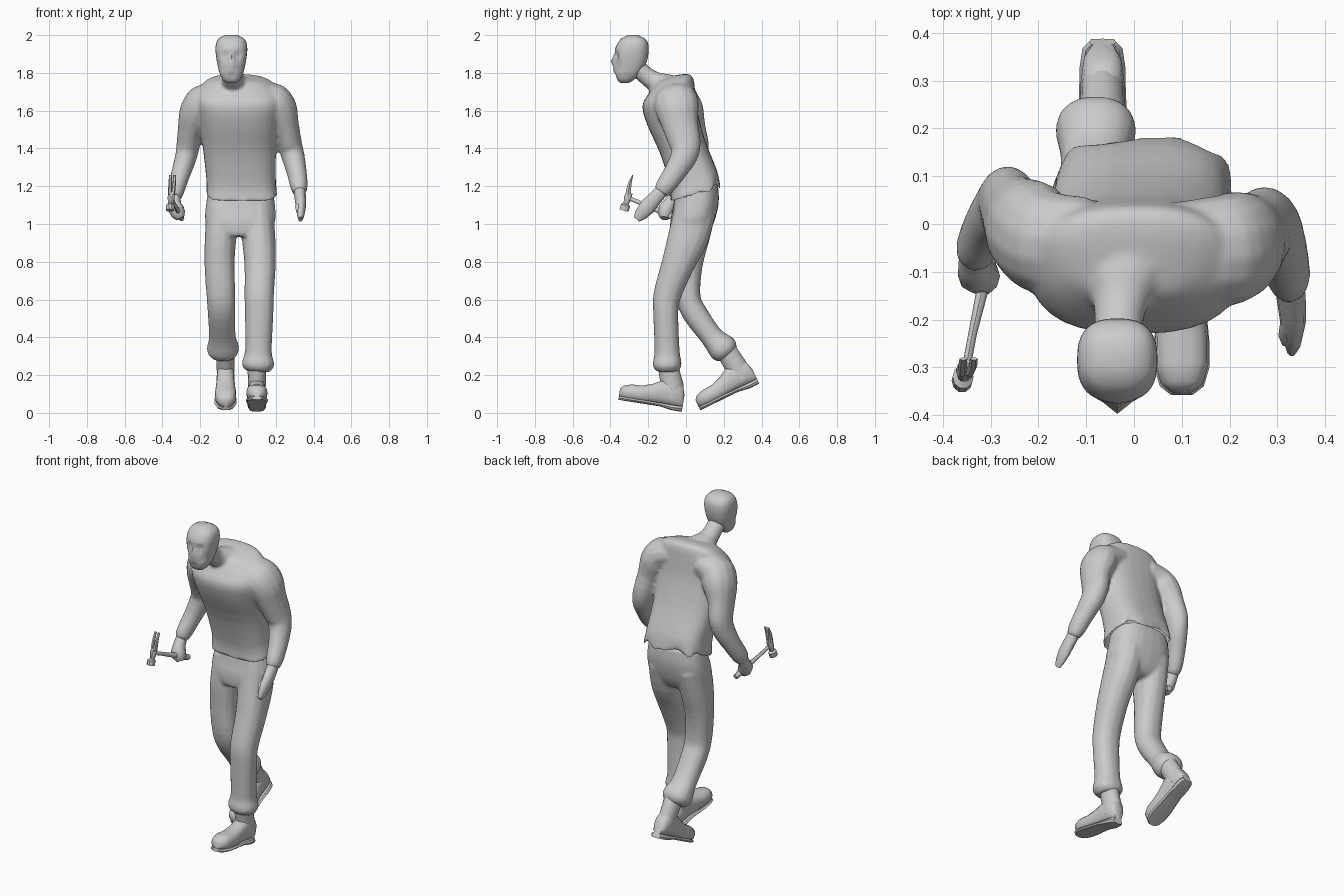
import bpy, bmesh, math
from mathutils import Vector as V, Matrix


def refine(rings, k=3):
    """Catmull-Rom resampling between rings, so cloth flows without bands."""
    out, last = [], len(rings) - 1
    for i in range(last):
        quad = [rings[max(i - 1, 0)], rings[i], rings[i + 1], rings[min(i + 2, last)]]
        for s in range(k):
            t = s / k
            out.append([b + ((c - a) * t + (2 * a - 5 * b + 4 * c - d) * t * t
                             + (3 * b - a - 3 * c + d) * t ** 3) / 2 for a, b, c, d in zip(*quad)])
    return out + [rings[-1]]


def loft(name, rings, angle=50, matrix=None, soft=False):
    """Skin a list of equal-sized point rings."""
    if soft:
        rings = refine(rings)
    n = len(rings[0])
    verts = [p for r in rings for p in r]
    faces = [(k * n + i, k * n + (i + 1) % n, (k + 1) * n + (i + 1) % n, (k + 1) * n + i)
             for k in range(len(rings) - 1) for i in range(n)]
    faces += [tuple(reversed(range(n))), tuple(range(len(verts) - n, len(verts)))]
    if matrix:
        verts = [matrix @ p for p in verts]
    me = bpy.data.meshes.new(name)
    me.from_pydata(verts, [], faces)
    ob = bpy.data.objects.new(name, me)
    bpy.context.collection.objects.link(ob)
    bpy.ops.object.select_all(action='DESELECT')
    ob.select_set(True)
    bpy.context.view_layer.objects.active = ob
    bpy.ops.object.mode_set(mode='EDIT')
    bpy.ops.mesh.select_all(action='SELECT')
    bpy.ops.mesh.normals_make_consistent(inside=False)
    bpy.ops.object.mode_set(mode='OBJECT')
    bpy.ops.object.shade_smooth_by_angle(angle=math.radians(angle))
    return ob


def ring(c, u, v, n=14, p=1.0):
    """Superellipse around c spanned by u and v; p < 1 is boxier."""
    pts = []
    for i in range(n):
        a = 2 * math.pi * i / n
        x, y = math.cos(a), math.sin(a)
        pts.append(V(c) + V(u) * math.copysign(abs(x) ** p, x) + V(v) * math.copysign(abs(y) ** p, y))
    return pts


def tube(name, pts, n=14, p=1.0, **kw):
    """Tube along (x, y, z, half width, half depth) points."""
    cs = [V(q[:3]) for q in pts]
    rings = []
    for i, q in enumerate(pts):
        t = (cs[min(i + 1, len(cs) - 1)] - cs[max(i - 1, 0)]).normalized()
        u = V((1, 0, 0))
        u = (u - t * u.dot(t)).normalized()
        rings.append(ring(cs[i], u * q[3], t.cross(u) * q[4], n, p))
    return loft(name, rings, **kw)


def stack(data, n, p=1.0):
    """Rings from (x, y, z, half width, half depth, rise towards the back, [power])."""
    return [ring(q[:3], (q[3], 0, 0), (0, q[4], q[4] * q[5]), n, q[6] if len(q) > 6 else p)
            for q in data]


def fuse(name, parts, voxel=.009, smooth=8):
    """Melt overlapping parts into one seamless cloth surface."""
    bpy.ops.object.select_all(action='DESELECT')
    for o in parts:
        o.select_set(True)
    ob = parts[0]
    bpy.context.view_layer.objects.active = ob
    bpy.ops.object.join()
    ob.name = name
    rm = ob.modifiers.new("melt", 'REMESH')
    rm.mode, rm.voxel_size, rm.use_smooth_shade = 'VOXEL', voxel, True
    sm = ob.modifiers.new("soften", 'SMOOTH')
    sm.factor, sm.iterations = .5, smooth
    for m in ("melt", "soften"):
        bpy.ops.object.modifier_apply(modifier=m)
    bpy.ops.object.shade_smooth_by_angle(angle=math.radians(60))
    return ob


# Sweater body, leaning forward, with a rippled hem at the back
body = stack([(.02, .048, 1.155, .188, .13, .3, .6), (.016, .04, 1.24, .184, .126, .3, .68),
              (.008, -.015, 1.40, .194, .121, .25), (.005, -.07, 1.55, .208, .135, .2),
              (.003, -.09, 1.65, .222, .141, .2), (.002, -.083, 1.725, .198, .122, .37),
              (-.005, -.078, 1.766, .135, .087, .32), (-.02, -.1, 1.773, .06, .055, .3)], 28, .8)
for i, pt in enumerate(body[0]):
    if 1 < i < 13:
        pt.z += (.018, .008, -.012, -.006)[i % 4]
        pt.y += (-.01, -.003, .008, .005)[i % 4]
torso = loft("body", body, soft=True)

# Sleeves and neck, melted into the sweater
right = tube("sleeve", [(.1, -.06, 1.68, .08, .11), (.19, -.055, 1.65, .096, .118),
                        (.22, -.045, 1.605, .095, .116), (.25, -.03, 1.52, .074, .097),
                        (.275, -.005, 1.42, .065, .085), (.291, -.01, 1.36, .062, .072),
                        (.31, -.055, 1.28, .054, .06), (.323, -.11, 1.2, .047, .052),
                        (.326, -.135, 1.165, .034, .04)], soft=True)
left = tube("sleeve", [(-.1, -.05, 1.67, .08, .11), (-.185, -.04, 1.64, .096, .113),
                       (-.217, -.015, 1.59, .095, .113), (-.25, .015, 1.5, .07, .092),
                       (-.265, .043, 1.41, .062, .08), (-.277, .036, 1.35, .058, .07),
                       (-.305, 0, 1.26, .051, .056), (-.33, -.05, 1.17, .044, .05),
                       (-.335, -.07, 1.14, .033, .036)], soft=True)
neck = tube("neck", [(-.035, -.29, 1.86, .056, .055), (-.033, -.24, 1.81, .052, .048),
                     (-.03, -.18, 1.762, .055, .052), (-.022, -.12, 1.735, .08, .065),
                     (-.01, -.06, 1.71, .12, .075)], soft=True)
sweater = fuse("sweater_and_neck", [torso, right, left, neck])

# Open the bottom of the sweater
bm = bmesh.new()
bm.from_mesh(sweater.data)
hem = [f for f in bm.faces if f.normal.z < -.75 and f.calc_center_median().z < 1.24
       and abs(f.calc_center_median().x - .02) < .18]
bmesh.ops.delete(bm, geom=hem, context='FACES')
bm.to_mesh(sweater.data)
bm.free()

# Hands: one hanging open, one a fist
tube("open_hand", [(.325, -.12, 1.185, .032, .036), (.33, -.165, 1.135, .03, .04),
                   (.333, -.205, 1.09, .027, .045), (.332, -.24, 1.05, .02, .036),
                   (.33, -.262, 1.025, .011, .02)], n=10)
tube("open_hand_thumb", [(.325, -.18, 1.13, .015, .018), (.315, -.235, 1.09, .013, .015),
                         (.315, -.25, 1.065, .006, .007)], n=8)
tube("fist", [(-.335, -.06, 1.15, .03, .032), (-.335, -.085, 1.11, .033, .036),
              (-.328, -.105, 1.08, .042, .042), (-.315, -.112, 1.05, .038, .038),
              (-.305, -.115, 1.03, .022, .022)], n=10)

# Head, then eye sockets, nose, cheeks, mouth and brow pushed in or out
head = refine(stack([(-.035, (f + b) / 2, z, w, (b - f) / 2, 0) for z, f, b, w in [
    (1.746, -.345, -.305, .025), (1.76, -.362, -.28, .044), (1.785, -.373, -.25, .057),
    (1.81, -.378, -.23, .066), (1.86, -.378, -.207, .077), (1.905, -.373, -.199, .083),
    (1.93, -.369, -.198, .084), (1.96, -.357, -.202, .08), (1.985, -.338, -.222, .064),
    (2.0, -.305, -.255, .03)]], 40, .78), 2)
bumps = [(-.032, 1.89, .02, .02), (.032, 1.89, .02, .02), (0, 1.858, .018, -.018),
         (0, 1.88, .013, -.01), (0, 1.918, .045, -.006), (0, 1.815, .02, -.008),
         (-.055, 1.835, .024, .012), (.055, 1.835, .024, .012), (0, 1.79, .015, .006)]
for r in head:
    for pt in r:
        if pt.y < -.3:
            x, z = pt.x + .035, pt.z
            pt.y += sum(a * math.exp(-((x - bx) ** 2 + (z - bz) ** 2) / rad ** 2)
                        for bx, bz, rad, a in bumps)
loft("head", head, angle=60)

# Trousers: seat and two legs with gathered cuffs, melted together
seat = loft("seat", stack([(.015, .055, 1.185, .17, .114, .25), (.013, .052, 1.1, .183, .122, .15),
                           (.012, .035, 1.02, .186, .118, 0), (.012, .02, .96, .16, .103, 0),
                           (.012, .01, .935, .1, .085, 0)], 24, .8), soft=True)
front_leg = tube("leg", [(.1, .05, 1.08, .086, .112), (.109, .012, .93, .089, .109),
                         (.117, -.045, .78, .083, .088), (.112, -.1, .62, .078, .074),
                         (.112, -.107, .52, .076, .067), (.108, -.1, .33, .071, .067),
                         (.106, -.1, .275, .084, .076), (.106, -.1, .245, .084, .076),
                         (.104, -.1, .22, .063, .058)], p=.9, soft=True)
rear_leg = tube("leg", [(-.08, .05, 1.08, .086, .112), (-.092, .025, .93, .084, .102),
                        (-.098, .01, .78, .08, .079), (-.09, .01, .62, .077, .067),
                        (-.087, .045, .53, .074, .067), (-.083, .135, .405, .071, .061),
                        (-.08, .185, .352, .084, .077), (-.08, .21, .325, .082, .074),
                        (-.08, .227, .304, .058, .053)], p=.9, soft=True)
fuse("trousers", [seat, front_leg, rear_leg])


# Boots: modelled with the heel at the origin and the toe towards -y
def boot(prefix, heel, pitch, ankle):
    m = Matrix.Translation(heel) @ Matrix.Rotation(math.radians(pitch), 4, 'X')
    up, sole = [], []
    for y, z0, z1, w in [(.0, .02, .09, .026), (-.015, .02, .14, .04), (-.06, .02, .165, .046),
                         (-.12, .022, .155, .047), (-.17, .02, .125, .05), (-.23, .015, .105, .056),
                         (-.285, .015, .102, .056), (-.325, .02, .09, .044), (-.342, .03, .07, .022)]:
        up.append(ring((0, y, (z0 + z1) / 2), (w, 0, 0), (0, 0, (z1 - z0) / 2), 14, .8))
        low = 0 if y > -.1 else .01
        sole.append(ring((0, y, (low + .03) / 2), (w + .002, 0, 0), (0, 0, (.03 - low) / 2), 8, .5))
    loft(prefix + "_boot_foot", up, matrix=m)
    loft(prefix + "_boot_sole", sole, matrix=m, angle=35)
    tube(prefix + "_boot_shaft", [(0, -.068, .06, .045, .055), (0, -.07, .13, .047, .06),
                                  (0, (ankle - .07) / 2, .18, .048, .058),
                                  (0, ankle, .25, .053, .056)], matrix=m)


boot("front", (.1, -.022, .006), -9, -.115)
boot("rear", (-.066, .388, .155), 26, -.082)

# Hammer: handle, head, striking face and split claw
tube("hammer_handle", [(-.298, -.05, 1.03, .014, .016), (-.305, -.085, 1.045, .016, .018),
                       (-.32, -.15, 1.073, .012, .015), (-.338, -.23, 1.107, .009, .011),
                       (-.354, -.315, 1.143, .009, .011)], n=8)
tube("hammer_head", [(-.352, -.30, 1.165, .015, .018), (-.354, -.308, 1.14, .019, .022),
                     (-.356, -.314, 1.118, .015, .017), (-.357, -.318, 1.107, .013, .013),
                     (-.358, -.32, 1.1, .022, .026), (-.36, -.328, 1.072, .022, .026)], n=10, angle=30)
for s in (-1, 1):
    tube("hammer_claw", [(-.352 + s * .007, -.306, 1.155, .011, .017),
                         (-.35 + s * .009, -.303, 1.185, .01, .014),
                         (-.348 + s * .011, -.296, 1.22, .009, .01),
                         (-.346 + s * .011, -.282, 1.258, .008, .003)], n=6, angle=30)
